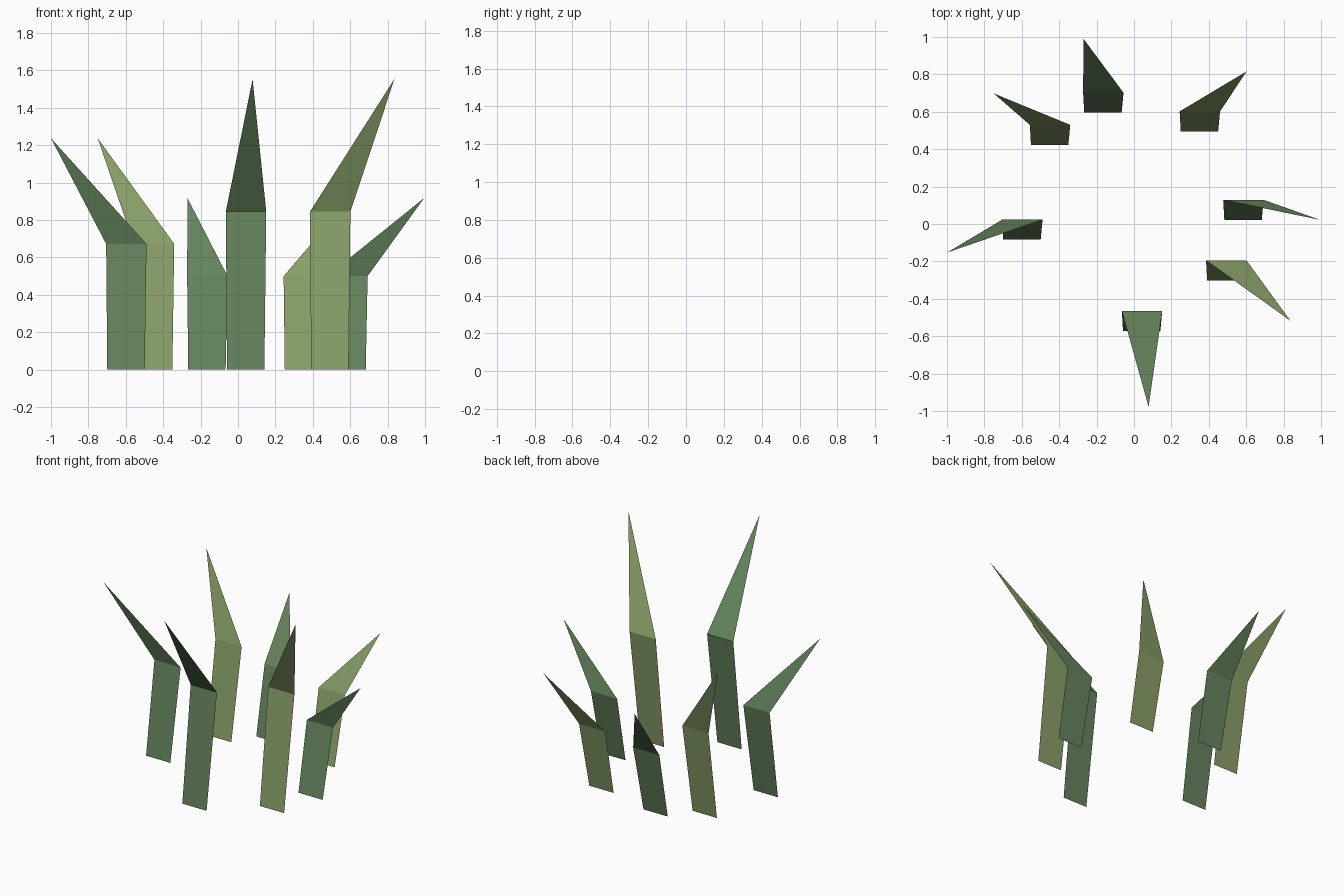
import bpy

if "Cube" in bpy.data.objects:
    bpy.data.objects.remove(bpy.data.objects["Cube"])

BASE_W, TOP_W, LEAN = 0.20, 0.216, 0.107


def material(name, rgb):
    m = bpy.data.materials.new(name)
    m.diffuse_color = (*rgb, 1)
    m.use_nodes = True
    m.node_tree.nodes["Principled BSDF"].inputs["Base Color"].default_value = m.diffuse_color
    return m


dark_green = material("dark_green", (0.13, 0.23, 0.11))
light_green = material("light_green", (0.25, 0.35, 0.14))


def grass_blade(i, cx, y, h, tip, mat):
    # Flat folded blade: leaning stem quad plus a bent pointed tip
    t, b = TOP_W / 2, BASE_W / 2
    verts = [(cx - b - 0.002, y - LEAN, 0), (cx + b - 0.002, y - LEAN, 0),
             (cx + t, y, h), (cx - t, y, h), tip]
    me = bpy.data.meshes.new(f"grass_blade_{i}")
    me.from_pydata(verts, [], [(0, 1, 2, 3), (3, 2, 4)])
    me.materials.append(mat)
    me.update()
    bpy.context.collection.objects.link(bpy.data.objects.new(f"grass_blade_{i}", me))


# Ring of blades: centre x, fold y, fold height, tip, colour
TALL, MID, SHORT = 0.845, 0.672, 0.50
blades = [
    (0.043, -0.464, TALL, (0.078, -0.978, 1.553), dark_green),
    (0.493, -0.194, TALL, (0.837, -0.518, 1.555), light_green),
    (0.585, 0.129, SHORT, (0.995, 0.022, 0.917), dark_green),
    (0.352, 0.602, SHORT, (0.602, 0.816, 0.917), light_green),
    (-0.164, 0.702, SHORT, (-0.270, 0.990, 0.917), dark_green),
    (-0.449, 0.530, MID, (-0.750, 0.698, 1.237), light_green),
    (-0.597, 0.023, MID, (-1.000, -0.153, 1.237), dark_green),
]
for i, blade in enumerate(blades, 1):
    grass_blade(i, *blade)
